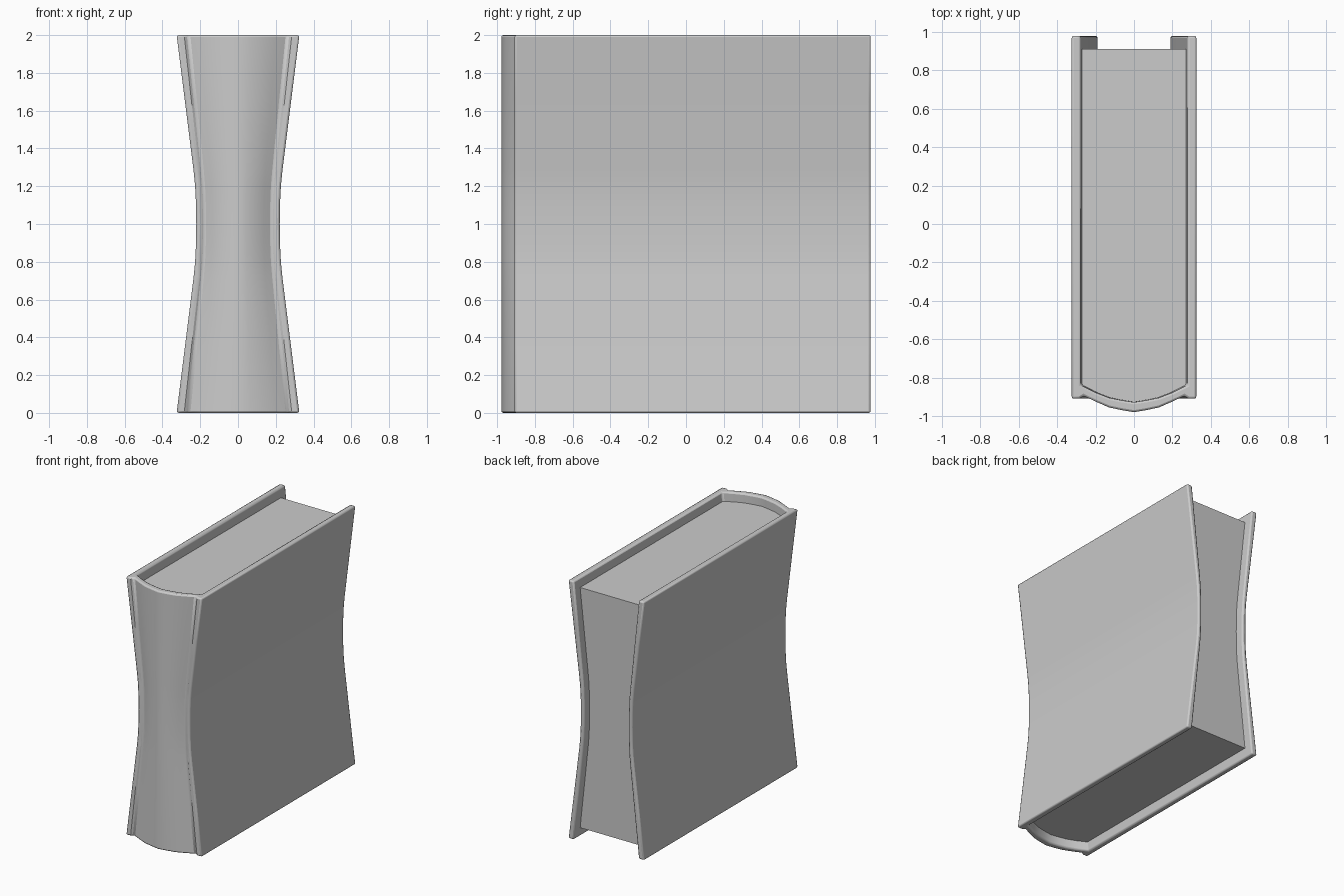
import bpy, bmesh

if "Cube" in bpy.data.objects:
    bpy.data.objects.remove(bpy.data.objects["Cube"])

# Half width of the pinched book at each height (lower half, mirrored upwards)
LOWER = [(0.0, 0.325), (0.35, 0.281), (0.72, 0.235), (0.8, 0.227), (0.9, 0.222), (1.0, 0.221)]
WAIST = LOWER + [(2 - z, w) for z, w in reversed(LOWER[:-1])]


def pinch(z):
    """Sideways scale at height z, relative to the top edge."""
    for (z0, w0), (z1, w1) in zip(WAIST, WAIST[1:]):
        if z <= z1:
            return (w0 + (w1 - w0) * (z - z0) / (z1 - z0)) / 0.325


def pinched_prism(name, outline, z0, z1):
    """Stack a plan outline through the waist heights and cap both ends."""
    levels = [z0] + [z for z, _ in WAIST if z0 < z < z1] + [z1]
    bm = bmesh.new()
    rings = [[bm.verts.new((x * pinch(z), y, z)) for x, y in outline] for z in levels]
    n = len(outline)
    for a, b in zip(rings, rings[1:]):
        for i in range(n):
            j = (i + 1) % n
            bm.faces.new((a[i], a[j], b[j], b[i]))
    bm.faces.new(rings[0][::-1])
    bm.faces.new(rings[-1])
    bmesh.ops.recalc_face_normals(bm, faces=bm.faces)
    mesh = bpy.data.meshes.new(name)
    bm.to_mesh(mesh)
    bm.free()
    obj = bpy.data.objects.new(name, mesh)
    bpy.context.collection.objects.link(obj)
    return obj


def smooth(obj):
    bpy.ops.object.select_all(action='DESELECT')
    obj.select_set(True)
    bpy.context.view_layer.objects.active = obj
    bpy.ops.object.shade_smooth_by_angle(angle=0.6)


def mirrored(half):
    """Close a right-hand run of points that ends on x = 0."""
    return half + [(-x, y) for x, y in reversed(half[:-1])]


# Cover: two boards joined by a rounded spine, with a small hinge groove
outer = mirrored([(0.325, 0.978), (0.325, -0.908), (0.285, -0.908), (0.262, -0.893),
                  (0.2, -0.923), (0.13, -0.953), (0.065, -0.967), (0, -0.978)])
inner = mirrored([(0.278, 0.978), (0.278, -0.838), (0.2, -0.876),
                  (0.13, -0.903), (0.065, -0.916), (0, -0.926)])
cover = pinched_prism("cover", outer + inner[::-1], 0, 2)
bevel = cover.modifiers.new("soft_edges", 'BEVEL')
bevel.width = 0.011
bevel.segments = 2
bevel.limit_method = 'ANGLE'
bevel.angle_limit = 0.7
smooth(cover)

# Page block: fills the cover, set back from its three open edges
page_half = [(0.277, 0.91), (0.277, -0.837), (0.2, -0.875),
             (0.13, -0.902), (0.065, -0.915), (0, -0.925)]
pages = pinched_prism("pages", mirrored(page_half), 0.07, 1.93)
smooth(pages)
